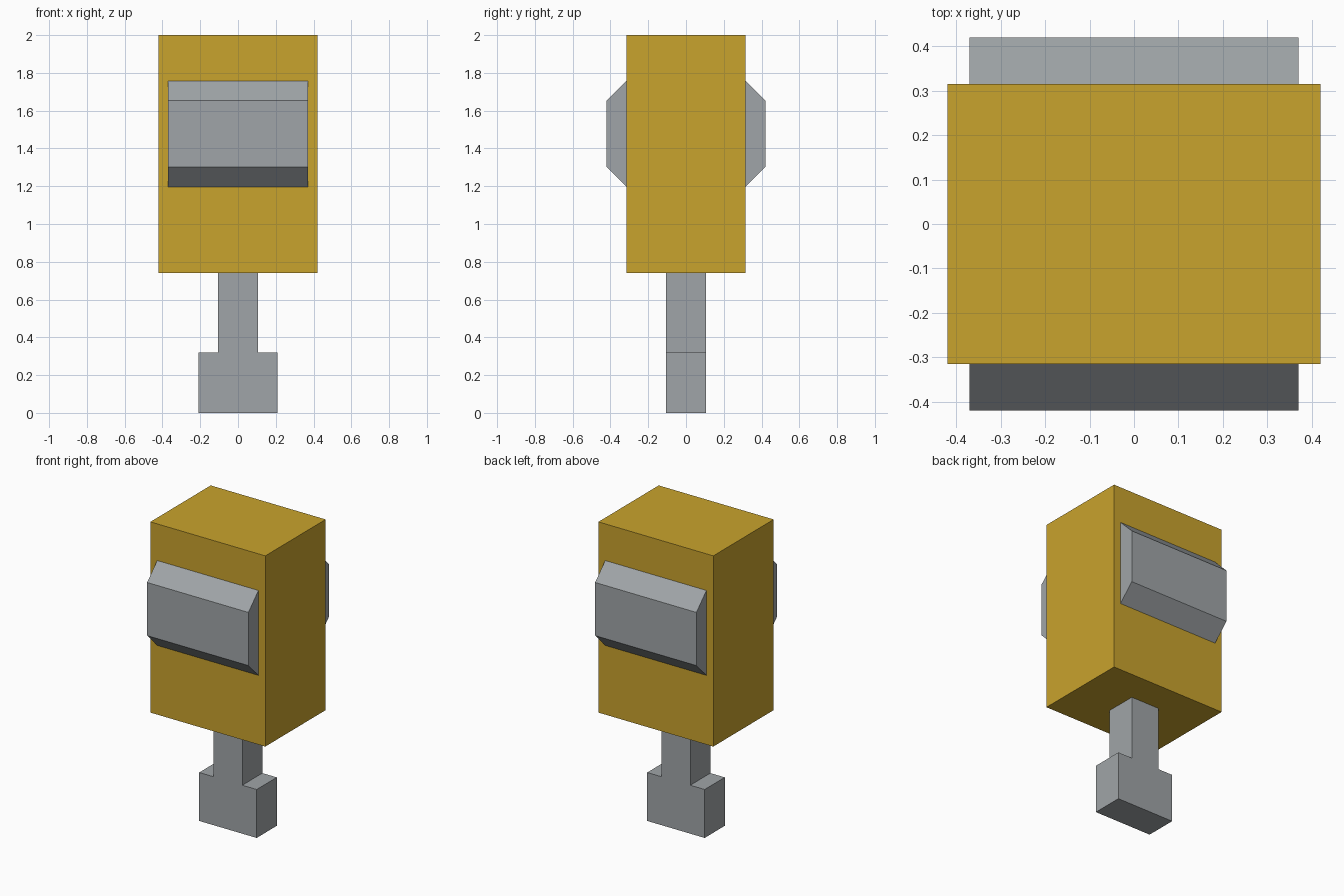
import bpy, bmesh

if "Cube" in bpy.data.objects:
    bpy.data.objects.remove(bpy.data.objects["Cube"])


def material(name, rgb):
    # sRGB bytes to linear
    lin = [((c / 255 + 0.055) / 1.055) ** 2.4 if c > 10 else c / 3295 for c in rgb]
    m = bpy.data.materials.new(name)
    m.diffuse_color = (*lin, 1.0)
    m.use_nodes = True
    m.node_tree.nodes["Principled BSDF"].inputs["Base Color"].default_value = m.diffuse_color
    return m


def prism(name, profile, axis, half, mat):
    """Extrude a profile given as (horizontal, z) pairs symmetrically along x or y."""
    bm = bmesh.new()

    def point(h, z, d):
        return (d, h, z) if axis == 'x' else (h, d, z)

    face = bm.faces.new([bm.verts.new(point(h, z, -half)) for h, z in profile])
    new = bmesh.ops.extrude_face_region(bm, geom=[face])['geom']
    moved = [v for v in new if isinstance(v, bmesh.types.BMVert)]
    bmesh.ops.translate(bm, verts=moved, vec=point(0, 0, 2 * half))
    bmesh.ops.recalc_face_normals(bm, faces=bm.faces)
    mesh = bpy.data.meshes.new(name)
    bm.to_mesh(mesh)
    bm.free()
    mesh.materials.append(mat)
    ob = bpy.data.objects.new(name, mesh)
    bpy.context.collection.objects.link(ob)
    return ob


gold = material("gold", (201, 163, 45))
grey = material("light grey", (160, 165, 168))

# Main block
prism("body", [(-0.42, 0.74), (0.42, 0.74), (0.42, 2.0), (-0.42, 2.0)], 'y', 0.315, gold)

# Stem widening into the foot
half_t = [(0.21, 0.0), (0.21, 0.32), (0.105, 0.32), (0.105, 0.74)]
prism("stem_and_foot", half_t + [(-x, z) for x, z in reversed(half_t)], 'y', 0.105, grey)

# Bevelled panels on the front and back
for name, s in (("front_panel", -1), ("back_panel", 1)):
    prism(name, [(s * 0.315, 1.197), (s * 0.42, 1.302), (s * 0.42, 1.653), (s * 0.315, 1.758)],
          'x', 0.37, grey)
